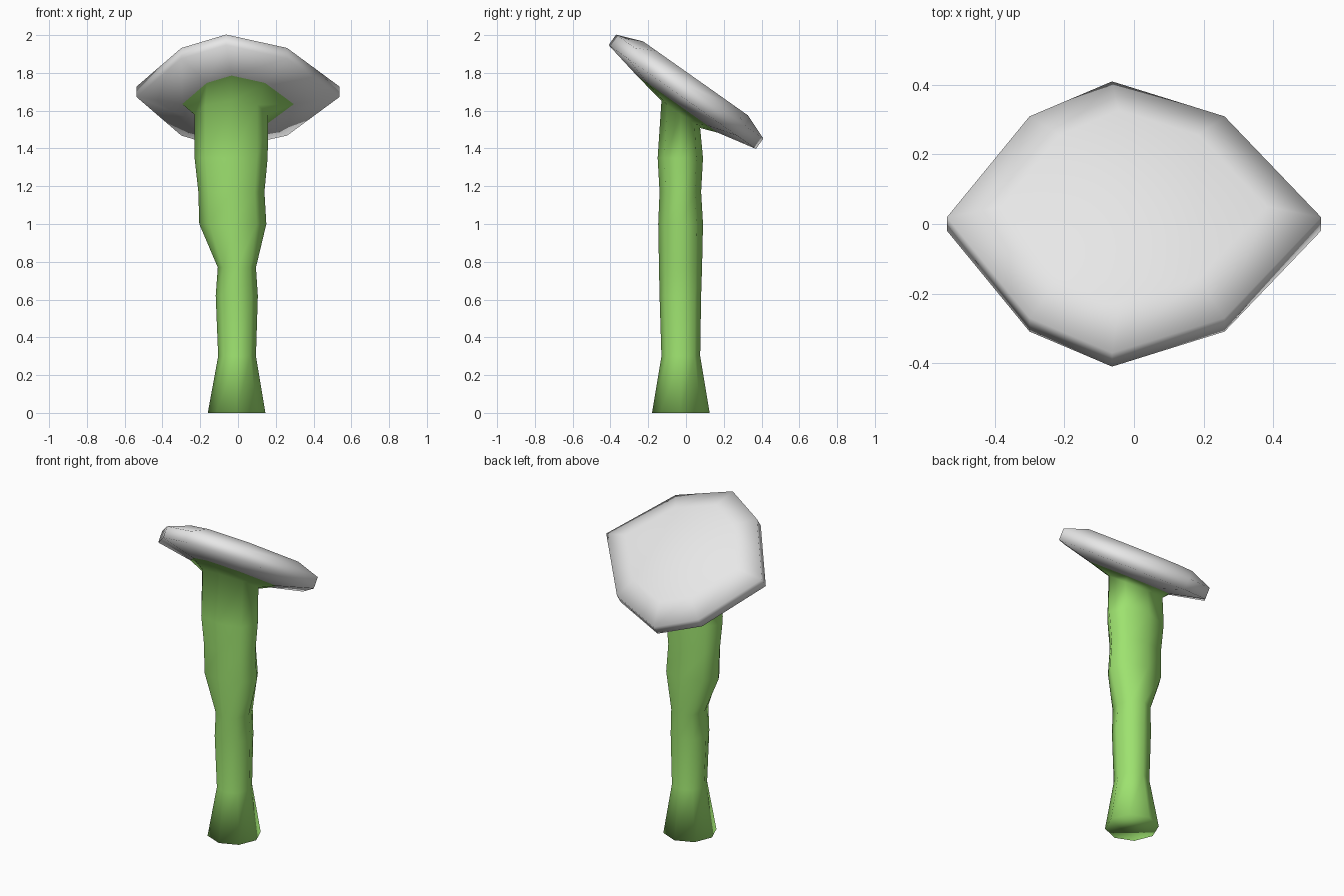
import bpy, bmesh, math
from mathutils import Vector

if "Cube" in bpy.data.objects:
    bpy.data.objects.remove(bpy.data.objects["Cube"])


def material(name, rgb):
    m = bpy.data.materials.new(name)
    m.diffuse_color = (*rgb, 1)
    m.use_nodes = True
    m.node_tree.nodes["Principled BSDF"].inputs["Base Color"].default_value = m.diffuse_color
    return m


def loft(name, rings, mat, close_bottom, close_top):
    """Skin a stack of eight-point rings and shade it smooth."""
    bm = bmesh.new()
    loops = [[bm.verts.new(p) for p in ring] for ring in rings]
    for a, b in zip(loops, loops[1:]):
        for i in range(8):
            j = (i + 1) % 8
            bm.faces.new((a[i], a[j], b[j], b[i]))
    if close_bottom:
        bm.faces.new(loops[0][::-1])
    if close_top:
        bm.faces.new(loops[-1])
    for f in bm.faces:
        f.smooth = True
    me = bpy.data.meshes.new(name)
    bm.to_mesh(me)
    bm.free()
    me.materials.append(mat)
    ob = bpy.data.objects.new(name, me)
    bpy.context.collection.objects.link(ob)
    return ob


green = material("stem green", (0.34, 0.76, 0.16))
white = material("cap white", (0.8, 0.8, 0.8))

# Cap: tilted octagon outline, counter-clockwise from the right-hand point
TILT = math.radians(35.2)
ALONG = Vector((0, math.cos(TILT), -math.sin(TILT)))
NORMAL = Vector((0, math.sin(TILT), math.cos(TILT)))
CENTRE = Vector((0, 0, 1.70))
OUTLINE = [(0.537, 0), (0.26, 0.354), (-0.063, 0.477), (-0.30, 0.354),
           (-0.537, 0), (-0.30, -0.354), (-0.063, -0.477), (0.26, -0.354)]


def cap_ring(scale, height):
    return [CENTRE + Vector((u * scale, 0, 0)) + ALONG * v * scale + NORMAL * height
            for u, v in OUTLINE]


def stem_ring(x0, x1, y0, y1, z, slope=0.0):
    cx, cy, rx, ry = (x0 + x1) / 2, (y0 + y1) / 2, (x1 - x0) / 2, (y1 - y0) / 2
    ring = []
    for i in range(8):
        a = i * math.pi / 4
        dy = ry * math.sin(a)
        ring.append(Vector((cx + rx * math.cos(a), cy + dy, z - slope * dy)))
    return ring


collar = cap_ring(0.55, -0.08)   # where the cap's underside meets the stem

loft("cap", [collar, cap_ring(1, -0.034), cap_ring(1, 0.034), cap_ring(0.71, 0.087)],
     white, False, True)

# Stem: flared foot, narrow shaft, wider neck and a collar spreading under the cap
loft("stem", [
    stem_ring(-0.16, 0.145, -0.18, 0.125, 0),
    stem_ring(-0.105, 0.095, -0.13, 0.075, 0.30),
    stem_ring(-0.118, 0.105, -0.14, 0.08, 0.62),
    stem_ring(-0.107, 0.095, -0.143, 0.085, 0.77),
    stem_ring(-0.205, 0.15, -0.147, 0.09, 1.0),
    stem_ring(-0.21, 0.14, -0.14, 0.08, 1.17),
    stem_ring(-0.23, 0.157, -0.15, 0.09, 1.35),
    stem_ring(-0.23, 0.16, -0.13, 0.075, 1.58, 0.70),
    collar,
], green, True, False)
